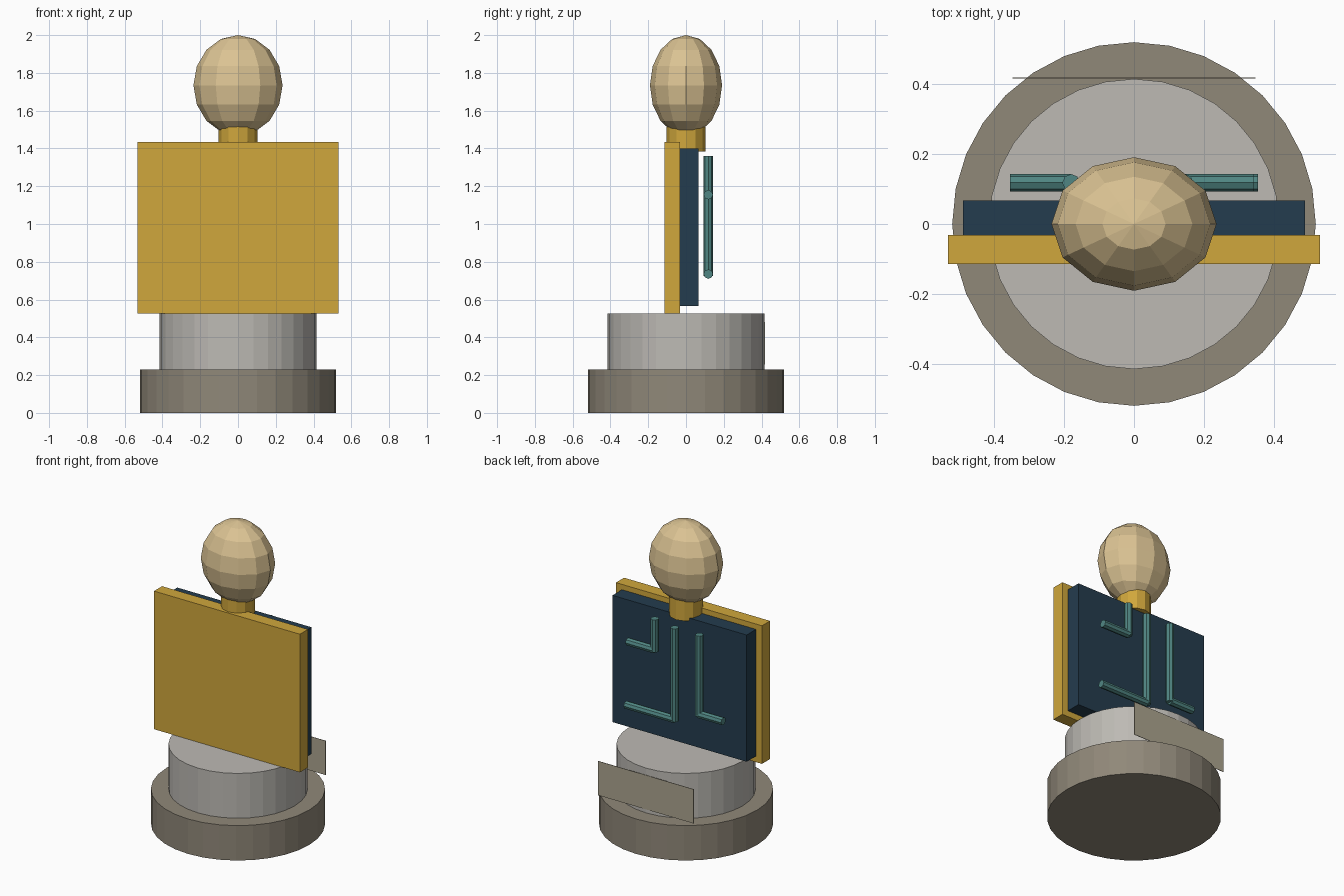
import bpy, bmesh, math
from mathutils import Matrix, Vector

if "Cube" in bpy.data.objects:
    bpy.data.objects.remove(bpy.data.objects["Cube"])


def material(name, rgb):
    m = bpy.data.materials.new(name)
    lin = [((c / 255 + 0.055) / 1.055) ** 2.4 for c in rgb]
    m.diffuse_color = (*lin, 1)
    m.use_nodes = True
    m.node_tree.nodes["Principled BSDF"].inputs["Base Color"].default_value = m.diffuse_color
    return m


GOLD = material("gold", (208, 167, 60))
STONE = material("dark_stone", (144, 136, 121))
GREY = material("light_grey", (189, 186, 180))
NAVY = material("navy", (36, 60, 78))
TEAL = material("teal", (80, 134, 131))
TAN = material("tan", (219, 195, 147))
PLATE = material("plate_beige", (172, 164, 143))


def finish(name, bm, mat):
    me = bpy.data.meshes.new(name)
    bm.to_mesh(me)
    bm.free()
    me.materials.append(mat)
    ob = bpy.data.objects.new(name, me)
    bpy.context.collection.objects.link(ob)
    return ob


def add_rod(bm, a, b, r, sides):
    a, b = Vector(a), Vector(b)
    d = b - a
    rot = d.to_track_quat('Z', 'Y').to_matrix().to_4x4()
    bmesh.ops.create_cone(bm, cap_ends=True, segments=sides, radius1=r, radius2=r,
                          depth=d.length, matrix=Matrix.Translation((a + b) / 2) @ rot)


def cylinder(name, r, z0, z1, sides, mat):
    bm = bmesh.new()
    add_rod(bm, (0, 0, z0), (0, 0, z1), r, sides)
    return finish(name, bm, mat)


def box(name, lo, hi, mat):
    lo, hi = Vector(lo), Vector(hi)
    bm = bmesh.new()
    bmesh.ops.create_cube(bm, size=1, matrix=Matrix.Translation((lo + hi) / 2)
                          @ Matrix.Diagonal((*(hi - lo), 1)))
    return finish(name, bm, mat)


# stepped round pedestal with a gold inlay set just under its top
cylinder("base", 0.52, 0, 0.23, 32, STONE)
cylinder("pedestal", 0.415, 0.23, 0.525, 32, GREY)
cylinder("inlay", 0.37, 0.505, 0.523, 32, GOLD)

# front panel and backing board
box("front_panel", (-0.532, -0.115, 0.525), (0.532, -0.031, 1.435), GOLD)
box("back_board", (-0.489, -0.031, 0.565), (0.489, 0.067, 1.40), NAVY)

# circuit-like traces on the back: upright plus foot, (x, top, bottom, foot end x)
bm = bmesh.new()
Y, R = 0.118, 0.025
for x, top, bottom, end in ((0.145, 1.36, 1.155, 0.342),
                            (0.0, 1.34, 0.735, 0.355),
                            (-0.18, 1.34, 0.815, -0.355)):
    add_rod(bm, (x, Y, bottom - 0.01), (x, Y, top), R, 8)
    add_rod(bm, (x, Y, bottom), (end, Y, bottom), R, 8)
finish("back_traces", bm, TEAL)

# neck and egg-shaped head
cylinder("neck", 0.102, 1.383, 1.52, 12, GOLD)
bm = bmesh.new()
bmesh.ops.create_uvsphere(bm, u_segments=12, v_segments=8, radius=1,
                          matrix=Matrix.Translation((0, 0, 1.734))
                          @ Matrix.Diagonal((0.236, 0.191, 0.266, 1)))
finish("head", bm, TAN)

# thin plate behind the pedestal
box("rear_plate", (-0.348, 0.416, 0.255), (0.348, 0.419, 0.48), PLATE)
